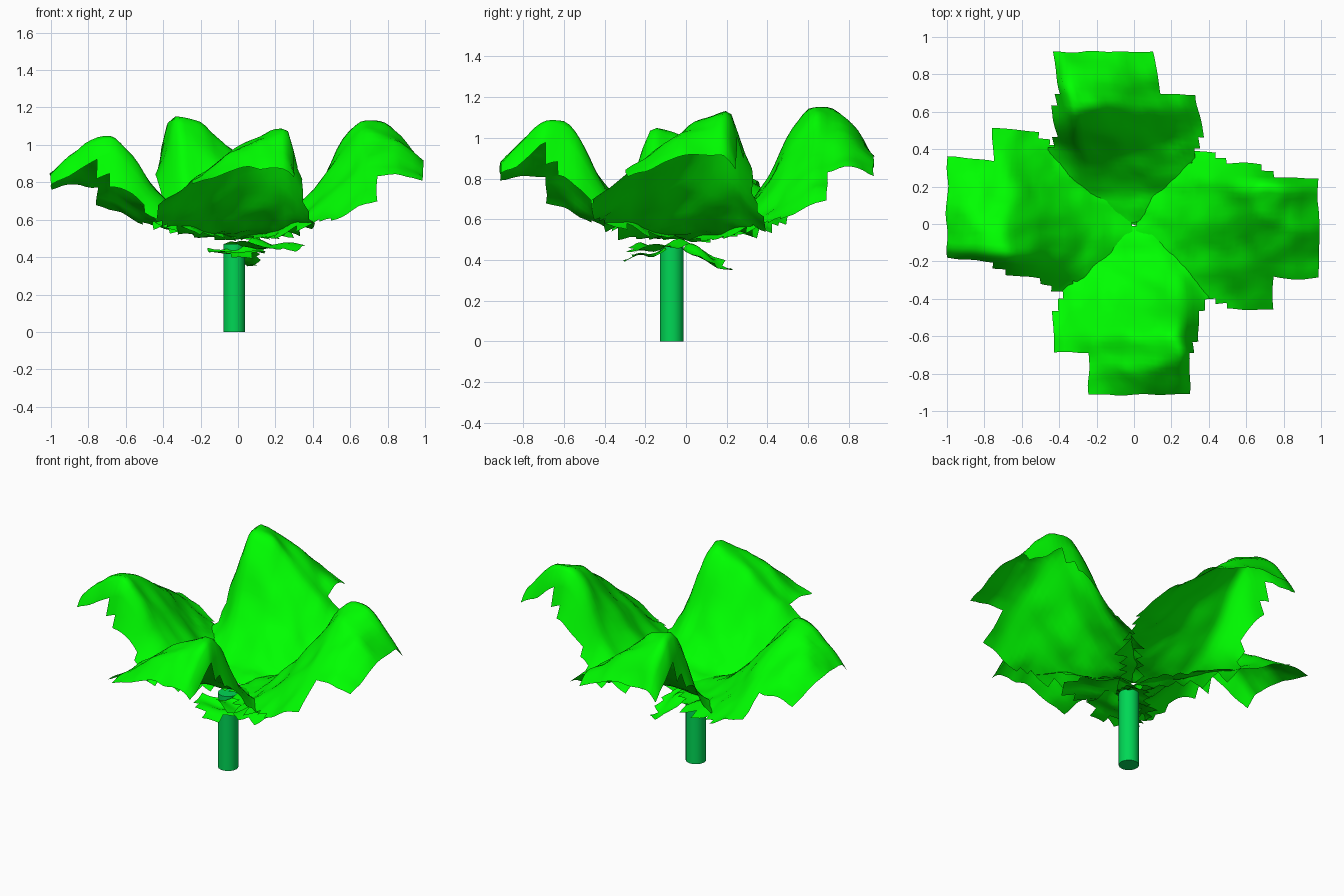
import bpy, bmesh, math
from mathutils import Vector, Matrix, noise

if "Cube" in bpy.data.objects:
    bpy.data.objects.remove(bpy.data.objects["Cube"])


def material(name, rgb):
    m = bpy.data.materials.new(name)
    m.diffuse_color = (*rgb, 1)
    m.use_nodes = True
    m.node_tree.nodes["Principled BSDF"].inputs["Base Color"].default_value = m.diffuse_color
    return m


GREEN = material("leaf_green", (0.0, 1.0, 0.0))
STEM = material("stem_green", (0.0, 0.68, 0.09))

# Leaf heights: rows run outward from the stem, columns run across the leaf
US = [0, 0.2, 0.4, 0.55, 0.65, 0.75, 0.85, 0.97]
VS = [-0.45, -0.2, 0.0, 0.2, 0.25, 0.29, 0.38]
ZS = [[.47, .48, .49, .49, .49, .48, .46],
      [.49, .54, .57, .56, .55, .54, .50],
      [.55, .65, .73, .74, .72, .68, .58],
      [.61, .77, .91, .99, .96, .86, .66],
      [.67, .85, 1.0, 1.10, 1.07, .92, .70],
      [.69, .86, 1.0, 1.09, 1.05, .88, .72],
      [.71, .86, .98, 1.01, .97, .82, .74],
      [.75, .81, .88, .88, .85, .80, .76]]
# Stepped outline: (outer end, low side, high side)
OUTLINE = [(0.06, -.12, .12), (0.12, -.18, .18), (0.2, -.24, .24), (0.3, -.33, .33),
           (0.42, -.39, .39), (0.48, -.42, .36), (0.68, -.45, .33),
           (0.74, -.45, .30), (1.0, -.27, .27)]


def curve(xs, ys, x):
    """Smooth interpolation through the given points."""
    x = min(max(x, xs[0]), xs[-1])
    i = max(k for k in range(len(xs) - 1) if xs[k] <= x)
    h = xs[i + 1] - xs[i]
    t = (x - xs[i]) / h

    def slope(k):
        a, b = max(k - 1, 0), min(k + 1, len(xs) - 1)
        return (ys[b] - ys[a]) / (xs[b] - xs[a]) * h
    return ((2*t**3 - 3*t*t + 1) * ys[i] + (t**3 - 2*t*t + t) * slope(i)
            + (3*t*t - 2*t**3) * ys[i + 1] + (t**3 - t*t) * slope(i + 1))


def sheet(name, nu, nv, point, keep):
    """Grid surface with cells outside the outline left out."""
    bm = bmesh.new()
    verts = {}

    def vert(i, j):
        if (i, j) not in verts:
            verts[i, j] = bm.verts.new(point(i, j))
        return verts[i, j]
    for i in range(nu):
        for j in range(nv):
            if keep(i + .5, j + .5):
                bm.faces.new([vert(i, j), vert(i + 1, j), vert(i + 1, j + 1), vert(i, j + 1)])
    for f in bm.faces:
        f.smooth = True
    me = bpy.data.meshes.new(name)
    bm.to_mesh(me)
    bm.free()
    ob = bpy.data.objects.new(name, me)
    bpy.context.collection.objects.link(ob)
    me.materials.append(GREEN)
    return ob


STEP = 0.03


def leaf(name, angle, length, lift, shear, seed):
    rot = Matrix.Rotation(angle, 3, 'Z')

    def point(i, j):
        u, v = 0.01 + i * STEP, -0.45 + j * STEP
        z = curve(US, [curve(VS, row, v) for row in ZS], u)
        z = .48 + (z - .48) * lift
        n = noise.noise_vector(Vector((u * 7, v * 7, seed)))
        w = noise.noise(Vector((u * 14, v * 14, seed + 5)))
        return rot @ Vector((u * length + n.x * .015, v + shear * u + n.y * .015,
                             z + n.z * .025 + w * .01))

    def keep(i, j):
        u, v = 0.01 + i * STEP, -0.45 + j * STEP
        lo, hi = next((a, b) for end, a, b in OUTLINE if u < end)
        return lo < v < hi
    return sheet(name, 32, 29, point, keep)


# Four large leaves
leaf("leaf_right", 0, 1.02, 1.05, -0.02, 1)
leaf("leaf_back", math.pi / 2, 0.95, 1.08, 0.17, 2)
leaf("leaf_left", math.pi, 1.03, 0.90, -0.09, 3)
leaf("leaf_front", -math.pi / 2, 0.94, 0.98, 0.03, 4)


# Small ragged flaps around the stem top
def flap(name, angle, start, length, width, z0, z1, seed):
    rot = Matrix.Rotation(math.radians(angle), 3, 'Z')
    nu, nv = 8, 8

    def point(i, j):
        s, t = i / nu, j / nv - .5
        n = noise.noise(Vector((s * 2, t * 2, seed)))
        p = rot @ Vector((start + s * length, t * width, 0))
        return p + Vector((-.02, -.05, z0 + (z1 - z0) * s + n * .05))

    def keep(i, j):
        return not (i > 6 and (j < 3 or j > 6)) and not (i > 4 and j < 1)
    return sheet(name, nu, nv, point, keep)


flap("flap_front_right", -30, .08, .32, .26, .48, .44, 11)
flap("flap_front", -85, .06, .20, .30, .45, .40, 12)
flap("flap_back", 68, .05, .24, .16, .47, .36, 13)

# Stem
bpy.ops.mesh.primitive_cylinder_add(vertices=32, radius=0.058, depth=0.47,
                                    location=(-0.02, -0.07, 0.235))
stem = bpy.context.object
stem.name = "stem"
stem.data.materials.append(STEM)
bpy.ops.object.shade_smooth_by_angle()
